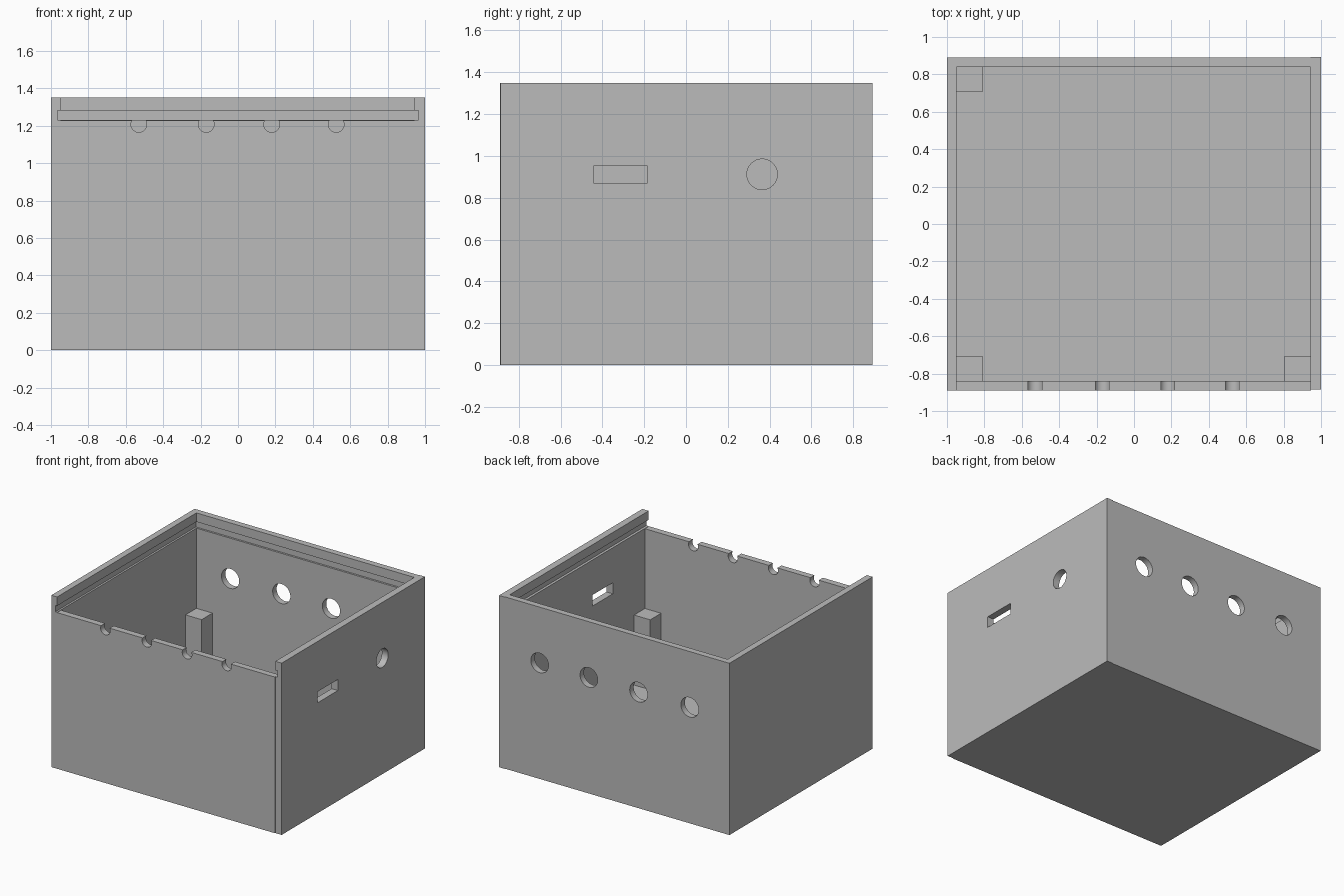
import bpy
import math

old = bpy.data.objects.get("Cube")
if old:
    bpy.data.objects.remove(old, do_unlink=True)

grey = bpy.data.materials.new("plain grey")
grey.use_nodes = True
grey.diffuse_color = (0.5, 0.5, 0.5, 1)
grey.node_tree.nodes["Principled BSDF"].inputs["Base Color"].default_value = (0.5, 0.5, 0.5, 1)


def box(name, x, y, z):
    """Box from its (min, max) range on each axis."""
    spans = (x, y, z)
    bpy.ops.mesh.primitive_cube_add(size=1, location=[(a + b) / 2 for a, b in spans])
    ob = bpy.context.object
    ob.name = name
    ob.scale = [b - a for a, b in spans]
    bpy.ops.object.transform_apply(location=False, rotation=False, scale=True)
    ob.data.materials.append(grey)
    return ob


def rod(name, radius, centre, axis):
    """Round cutter lying along x or y."""
    turn = (0, math.pi / 2, 0) if axis == "x" else (math.pi / 2, 0, 0)
    bpy.ops.mesh.primitive_cylinder_add(vertices=48, radius=radius, depth=0.3,
                                        location=centre, rotation=turn)
    ob = bpy.context.object
    ob.name = name
    ob.data.materials.append(grey)
    return ob


def cut(target, cutters):
    """Subtract the cutters one after another, then discard them."""
    bpy.context.view_layer.objects.active = target
    for c in cutters:
        c.hide_render = True
        m = target.modifiers.new("cut", "BOOLEAN")
        m.operation = "DIFFERENCE"
        m.solver = "EXACT"
        m.object = c
        bpy.ops.object.modifier_apply(modifier=m.name)
    for c in cutters:
        bpy.data.objects.remove(c, do_unlink=True)


def finish(ob):
    bpy.ops.object.select_all(action="DESELECT")
    ob.select_set(True)
    bpy.context.view_layer.objects.active = ob
    bpy.ops.object.shade_smooth_by_angle(angle=math.radians(30))


H, SEAM, HOLE_Z = 1.35, 0.945, 0.912


def lid_groove():
    return box("lid_groove_cutter", (-0.965, 0.965), (-1, 0.855), (1.23, 1.28))


# Open tray: floor with left, front and back walls
body = box("box_body", (-1, SEAM), (-0.89, 0.889), (0, H))
cutters = [
    box("cavity_cutter", (-0.95, 1.2), (-0.84, 0.84), (0.05, 2)),
    box("lid_opening_cutter", (-0.95, 1.2), (-1, -0.8), (1.227, 2)),
    lid_groove(),
]
# Cable notches along the front rim
for x in (-0.53, -0.17, 0.18, 0.525):
    cutters.append(rod("notch_cutter", 0.042, (x, -0.87, 1.207), "y"))
# Round ports through the back wall
for x in (-0.655, -0.21, 0.222, 0.65):
    cutters.append(rod("port_cutter", 0.077, (x, 0.87, HOLE_Z), "y"))
cut(body, cutters)
finish(body)

# Right-hand side panel with slot and round port
panel = box("side_panel", (SEAM, 1), (-0.886, 0.893), (0, H))
cut(panel, [
    lid_groove(),
    box("slot_cutter", (0.8, 1.2), (-0.44, -0.187), (0.868, 0.955)),
    rod("side_port_cutter", 0.073, (0.97, 0.364, HOLE_Z), "x"),
])
finish(panel)

# Corner support posts
W, D = 0.14, 0.135
for name, x, y in (("post_back_right", -0.95, 0.84 - D),
                   ("post_front_right", -0.95, -0.84),
                   ("post_front_left", SEAM - W, -0.84)):
    box(name, (x, x + W), (y, y + D), (0.04, 0.6))
